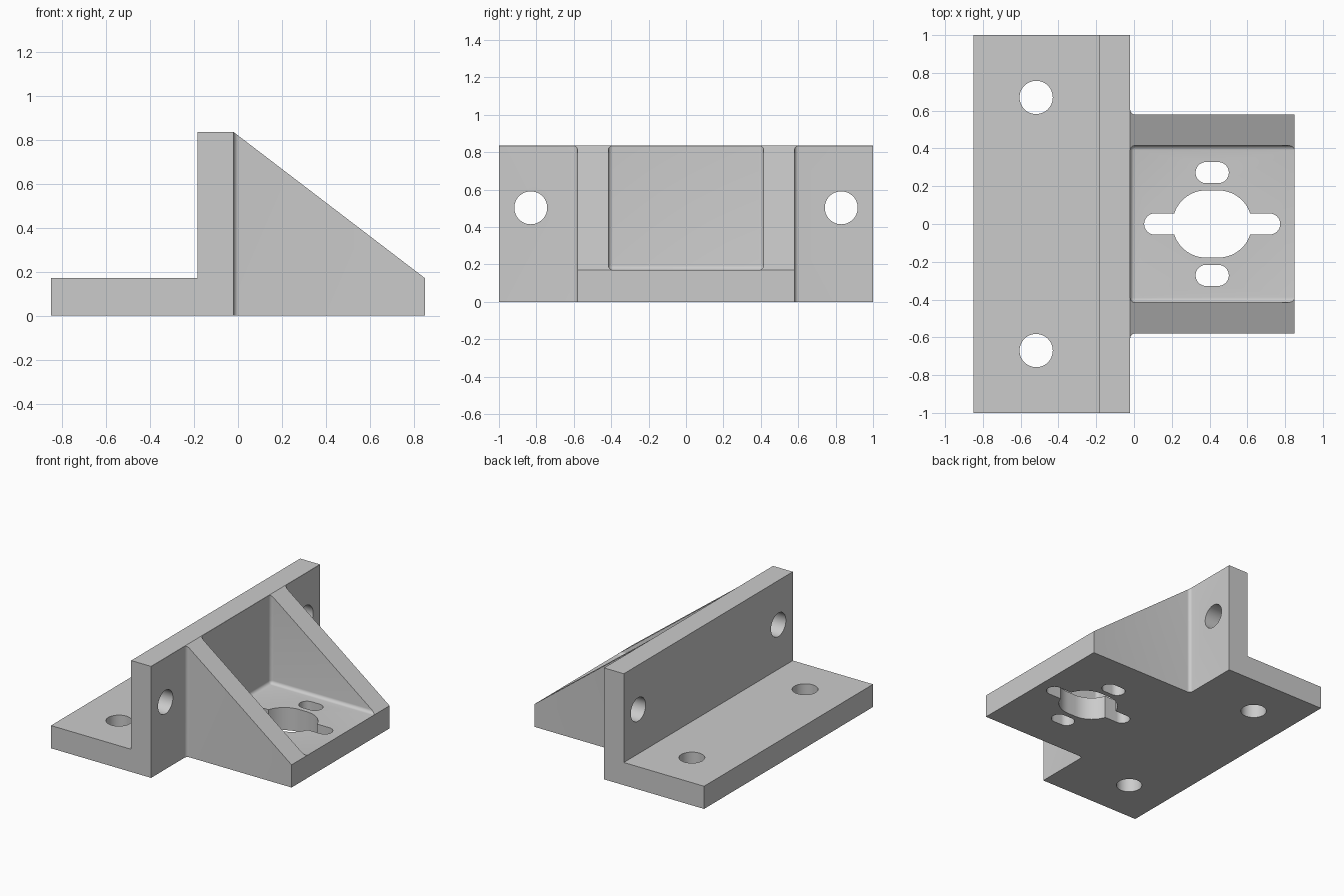
import bpy
import bmesh
import math
from mathutils import Matrix

cube = bpy.data.objects.get("Cube")
if cube:
    bpy.data.objects.remove(cube, do_unlink=True)

grey = bpy.data.materials.new("plain grey")
grey.use_nodes = True
colour = (0.6, 0.6, 0.6, 1)
grey.diffuse_color = colour
grey.node_tree.nodes["Principled BSDF"].inputs["Base Color"].default_value = colour

THICK = 0.17      # plate thickness
TOP = 0.835       # wall height
FACE = -0.02      # front face of the upright wall
FILLET = 0.025


def make_object(name, bm):
    bmesh.ops.recalc_face_normals(bm, faces=bm.faces)
    mesh = bpy.data.meshes.new(name)
    bm.to_mesh(mesh)
    bm.free()
    mesh.materials.append(grey)
    obj = bpy.data.objects.new(name, mesh)
    bpy.context.collection.objects.link(obj)
    return obj


def prism(name, points, depth, matrix=Matrix()):
    """Extrude a flat outline along local z, centred on it, then place it."""
    bm = bmesh.new()
    face = bm.faces.new([bm.verts.new((a, b, -depth / 2)) for a, b in points])
    new = bmesh.ops.extrude_face_region(bm, geom=[face])["geom"]
    verts = [v for v in new if isinstance(v, bmesh.types.BMVert)]
    bmesh.ops.translate(bm, verts=verts, vec=(0, 0, depth))
    bmesh.ops.transform(bm, matrix=matrix, verts=bm.verts)
    return make_object(name, bm)


def slot(name, radius, reach, matrix, steps=24):
    """Round-ended slot cutter; reach 0 gives a plain hole."""
    points = []
    for side in (1, -1):
        for i in range(steps + (1 if reach else 0)):
            a = math.pi * (i / steps - 0.5)
            points.append((side * (reach + radius * math.cos(a)),
                           side * radius * math.sin(a)))
    return prism(name, points, 0.6, matrix)


def rounded_box(name, low, high):
    """Box cutter whose rounded edges leave fillets behind."""
    bm = bmesh.new()
    bmesh.ops.create_cube(bm, size=1)
    for v in bm.verts:
        v.co = [lo if c < 0 else hi for c, lo, hi in zip(v.co, low, high)]
    bmesh.ops.bevel(bm, geom=bm.edges[:], offset=FILLET, segments=6,
                    profile=0.5, affect='EDGES')
    return make_object(name, bm)


# Side outline of foot plate, upright wall and sloping gusset
outline = [(-0.85, 0), (0.85, 0), (0.85, THICK), (FACE - 0.001, TOP),
           (-0.185, TOP), (-0.185, THICK), (-0.85, THICK)]
bracket = prism("bracket", outline, 2, Matrix.Rotation(math.pi / 2, 4, 'X'))

# Pocket between the gussets, and the open corners outside them
cutters = [
    rounded_box("pocket_cutter", (FACE, -0.415, THICK), (2, 0.415, 2)),
    rounded_box("left_corner_cutter", (FACE, 0.58, -1), (2, 2, 2)),
    rounded_box("right_corner_cutter", (FACE, -2, -1), (2, -0.58, 2)),
]

# Bolt holes through the foot plate and the wall, and small slots
for side in (1, -1):
    cutters.append(slot("foot_hole_cutter", 0.088, 0,
                        Matrix.Translation((-0.518, side * 0.67, 0.1))))
    cutters.append(slot("wall_hole_cutter", 0.088, 0,
                        Matrix.Translation((-0.1, side * 0.83, 0.503))
                        @ Matrix.Rotation(math.pi / 2, 4, 'Y')))
    cutters.append(slot("small_slot_cutter", 0.056, 0.032,
                        Matrix.Translation((0.414, side * 0.272, 0.1))))

# Central opening with its long cross slot
centre = Matrix.Translation((0.414, 0, 0.1))
cutters.append(slot("centre_opening_cutter", 0.178, 0.032, centre, 32))
cutters.append(slot("long_slot_cutter", 0.056, 0.304, centre))

bpy.ops.object.select_all(action='DESELECT')
bpy.context.view_layer.objects.active = bracket
bracket.select_set(True)
for cutter in cutters:
    cutter.hide_render = True
    mod = bracket.modifiers.new(cutter.name, 'BOOLEAN')
    mod.operation = 'DIFFERENCE'
    mod.solver = 'EXACT'
    mod.object = cutter
    bpy.ops.object.modifier_apply(modifier=mod.name)
    bpy.data.objects.remove(cutter, do_unlink=True)

bpy.ops.object.shade_smooth_by_angle(angle=math.radians(30))
